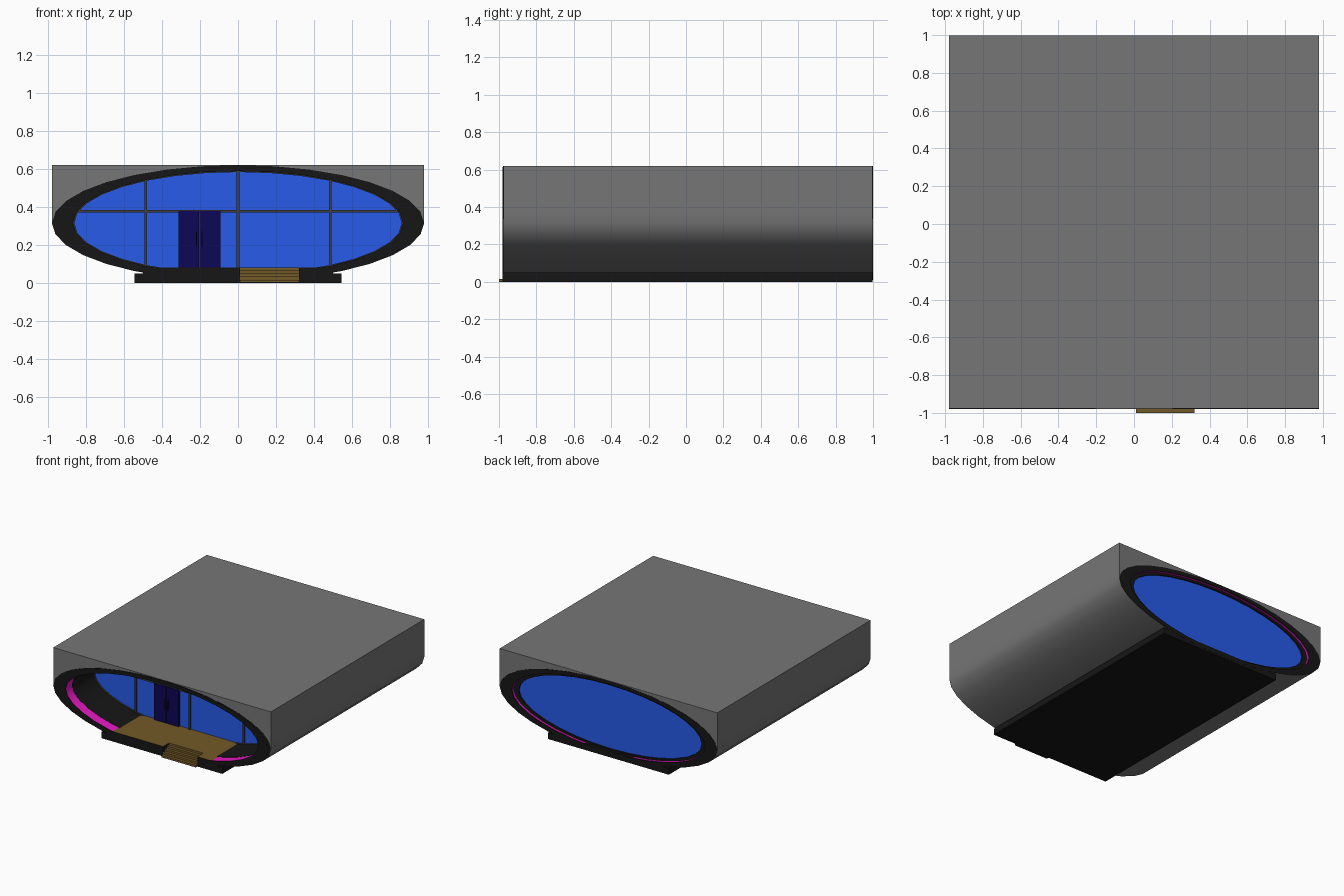
import bpy, bmesh, math

if "Cube" in bpy.data.objects:
    bpy.data.objects.remove(bpy.data.objects["Cube"])

N = 32          # sides of every ellipse
CZ = 0.315      # height of the ellipse centre


def material(name, rgb):
    m = bpy.data.materials.new(name)
    m.diffuse_color = (*rgb, 1)
    m.use_nodes = True
    m.node_tree.nodes["Principled BSDF"].inputs["Base Color"].default_value = m.diffuse_color
    return m


GREY = material("concrete", (0.18, 0.18, 0.18))
BLACK = material("black", (0.008, 0.008, 0.008))
BLUE = material("blue_glass", (0.02, 0.105, 0.82))
NAVY = material("navy", (0.004, 0.002, 0.09))
PINK = material("magenta", (0.8, 0.01, 0.55))
WOOD = material("wood", (0.17, 0.1, 0.02))
STEEL = material("dark_grey", (0.05, 0.05, 0.055))


def finish(name, bm, mat=None, smooth=False):
    bmesh.ops.recalc_face_normals(bm, faces=bm.faces)
    me = bpy.data.meshes.new(name)
    bm.to_mesh(me)
    bm.free()
    ob = bpy.data.objects.new(name, me)
    bpy.context.collection.objects.link(ob)
    if mat:
        me.materials.append(mat)
    if smooth:
        bpy.ops.object.select_all(action='DESELECT')
        ob.select_set(True)
        bpy.context.view_layer.objects.active = ob
        bpy.ops.object.shade_smooth_by_angle(angle=math.radians(40))
    return ob


def box(name, x0, x1, y0, y1, z0, z1, mat=None):
    bm = bmesh.new()
    bmesh.ops.create_cube(bm, size=1)
    for v in bm.verts:
        v.co = ((x0 + x1) / 2 + v.co.x * (x1 - x0),
                (y0 + y1) / 2 + v.co.y * (y1 - y0),
                (z0 + z1) / 2 + v.co.z * (z1 - z0))
    return finish(name, bm, mat)


def ellipse(rx, rz, square_top=False):
    pts = []
    for i in range(N):
        c, s = math.cos(2 * math.pi * i / N), math.sin(2 * math.pi * i / N)
        m = max(abs(c), abs(s)) if square_top and i <= N // 2 else 1
        pts.append((rx * c / m, CZ + rz * s / m))
    return pts


def tube(name, outer, inner, y0, y1, mat=None, smooth=True):
    bm = bmesh.new()
    loops = [[bm.verts.new((x, y, z)) for x, z in p]
             for p, y in ((outer, y0), (outer, y1), (inner, y1), (inner, y0))]
    for k in range(4):
        a, b = loops[k], loops[(k + 1) % 4]
        for i in range(N):
            j = (i + 1) % N
            bm.faces.new((a[i], a[j], b[j], b[i]))
    return finish(name, bm, mat, smooth)


def disc(name, pts, y, t, mat):
    bm = bmesh.new()
    f = bm.faces.new([bm.verts.new((x, y, z)) for x, z in pts])
    r = bmesh.ops.extrude_face_region(bm, geom=[f])
    for v in r["geom"]:
        if isinstance(v, bmesh.types.BMVert):
            v.co.y += t
    return finish(name, bm, mat)


# shell: square above, half ellipse below
shell = tube("outer_shell", ellipse(0.98, 0.305, True), ellipse(0.95, 0.295), -0.977, 0.997, GREY)
# dark elliptical tube whose end lips just cover the edge of a glowing lining
ring = tube("dark_tube", ellipse(0.979, 0.304), ellipse(0.872, 0.277), -0.979, 0.999, BLACK)
lip = tube("front_lip", ellipse(0.96, 0.298), ellipse(0.868, 0.273), -0.98, -0.974, BLACK)
glow = tube("glow_lining", ellipse(0.875, 0.28), ellipse(0.87, 0.275), -0.975, 0.992, PINK)
liner = tube("inner_lining", ellipse(0.871, 0.276), ellipse(0.868, 0.273), -0.895, 0.97, BLACK)

# plinth and floor
plinth = box("plinth", -0.545, 0.545, -0.98, 0.998, 0, 0.05, BLACK)
plinth_edge = box("plinth_front", -0.5, 0.5, -0.9805, -0.974, 0.02, 0.0785, BLACK)
base = box("floor_base", -0.46, 0.46, -0.975, 0.93, 0.045, 0.076, BLACK)
deck = box("deck", -0.48, 0.48, -0.977, 0.93, 0.074, 0.08, WOOD)

# stairwell cut into the front edge
cutter = box("stair_cutter", 0.01, 0.32, -1.1, -0.875, -0.1, 0.2)
cutter.hide_render = True
cutter.hide_viewport = True
cutter.display_type = 'WIRE'
for ob in (shell, ring, lip, glow, liner, plinth, plinth_edge, base, deck):
    mod = ob.modifiers.new("stairwell", 'BOOLEAN')
    mod.object = cutter
    mod.operation = 'DIFFERENCE'
    mod.solver = 'EXACT'

# stairs on a dark foot
box("stair_foot", 0.01, 0.32, -1, -0.875, 0, 0.003, BLACK)
for i in range(5):
    box(f"step_{i + 1}", 0.01, 0.32, -1 + 0.024 * i, -0.875,
        max(0.003, 0.016 * i), 0.016 * (i + 1), WOOD)

# recessed front glazing with bars
GY = -0.615
disc("front_glass", ellipse(0.869, 0.274), GY, 0.01, BLUE)
tube("front_glass_frame", ellipse(0.869, 0.274), ellipse(0.862, 0.268), GY - 0.012, GY + 0.012, STEEL)
for x in (-0.485, 0, 0.485):
    h = 0.27 * math.sqrt(1 - (x / 0.865) ** 2)
    box("vertical_bar", x - 0.007, x + 0.007, GY - 0.012, GY, 0.08, CZ + h, STEEL)
box("horizontal_bar", -0.845, 0.845, GY - 0.011, GY, 0.371, 0.383, STEEL)

# double door with handles
for s in (-1, 1):
    xa, xb = sorted((-0.203 + s * 0.001, -0.203 + s * 0.111))
    box("door_leaf", xa, xb, GY - 0.018, GY, 0.08, 0.377, NAVY)
    xh = -0.203 + s * 0.015
    box("door_handle", xh - 0.003, xh + 0.003, GY - 0.026, GY - 0.016, 0.19, 0.27, NAVY)

# back glazing in a dark frame
tube("back_glass_frame", ellipse(0.869, 0.274), ellipse(0.825, 0.26), 0.93, 0.977, BLACK)
disc("back_glass", ellipse(0.83, 0.262), 0.955, 0.01, BLUE)
